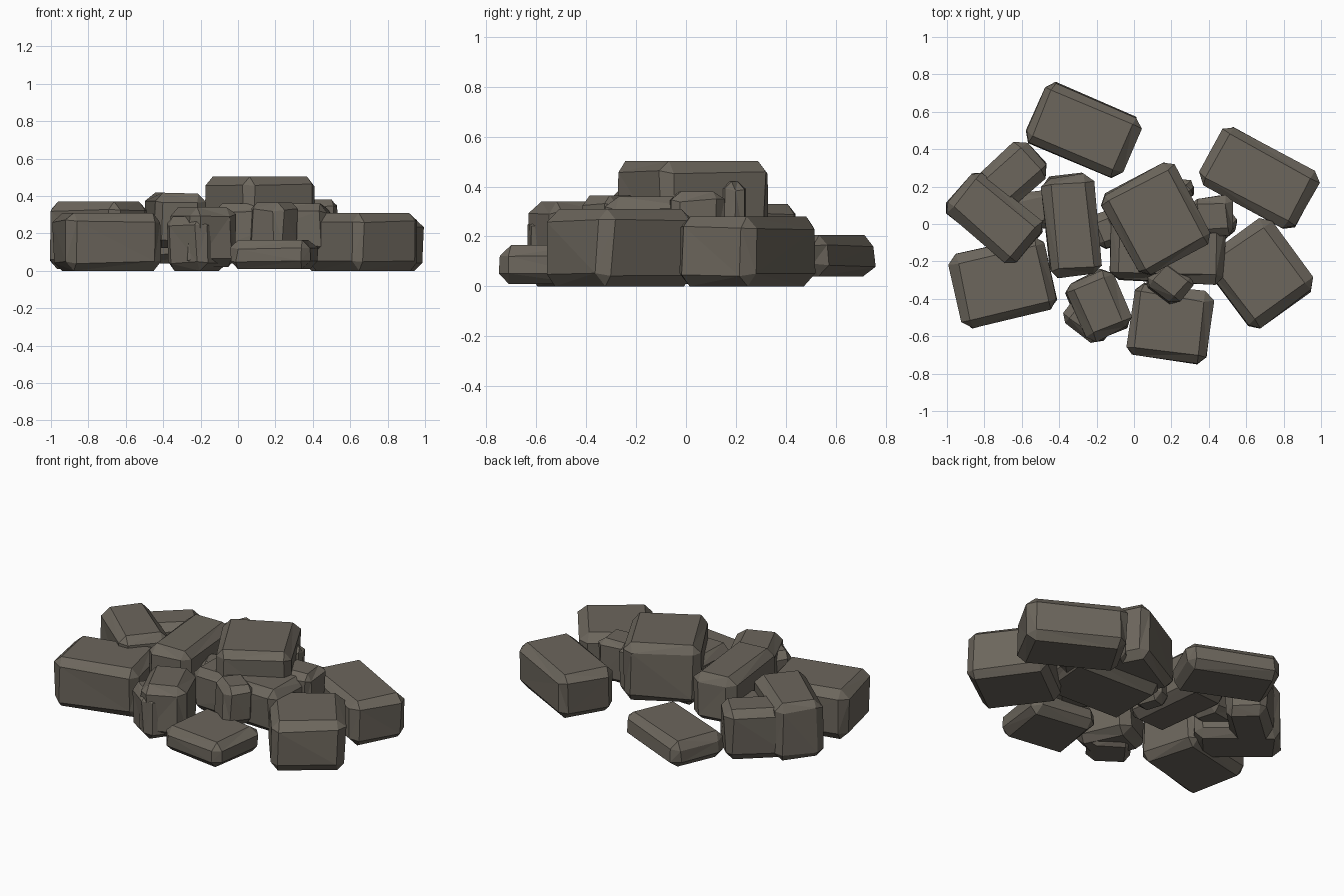
import bpy, bmesh, math, random
from mathutils import Matrix, Vector

if "Cube" in bpy.data.objects:
    bpy.data.objects.remove(bpy.data.objects["Cube"])

random.seed(4)
stone = bpy.data.materials.new("grey_brown_stone")
stone.diffuse_color = (0.15, 0.133, 0.108, 1)
stone.use_nodes = True
stone.node_tree.nodes["Principled BSDF"].inputs["Base Color"].default_value = stone.diffuse_color


def rock(name, x, y, z0, z1, sx, sy, angle, bevel=0.045, jitter=0.008, tilt=0.0):
    """Chamfered, slightly irregular block turned about z."""
    bm = bmesh.new()
    bmesh.ops.create_cube(bm, size=1)
    # uneven chamfers on every edge
    bmesh.ops.bevel(bm, geom=bm.edges[:], offset=0.0001, segments=1,
                    affect='EDGES', profile=0.5)
    size = Vector((sx, sy, z1 - z0))
    for v in bm.verts:
        side = [1 if c > 0 else -1 for c in v.co]
        for i in range(3):
            outer = abs(v.co[i]) > 0.49995
            half = size[i] / 2
            cut = 0 if outer else min(bevel, half * 0.6)
            v.co[i] = side[i] * (half - cut)
            if i < 2 or not outer:
                v.co[i] += random.uniform(-jitter, jitter)
    turn = Matrix.Rotation(math.radians(angle), 4, 'Z') @ Matrix.Rotation(math.radians(tilt), 4, 'Y')
    bm.transform(Matrix.Translation((x, y, (z0 + z1) / 2)) @ turn)
    bmesh.ops.triangulate(bm, faces=bm.faces[:])
    bmesh.ops.recalc_face_normals(bm, faces=bm.faces[:])
    me = bpy.data.meshes.new(name)
    bm.to_mesh(me)
    bm.free()
    me.materials.append(stone)
    ob = bpy.data.objects.new(name, me)
    bpy.context.collection.objects.link(ob)


# outer ring of large blocks: x, y, bottom, top, length, width, turn
rock("left_front_rock", -0.70, -0.31, 0, 0.31, 0.52, 0.40, 13)
rock("left_rock", -0.747, 0.035, 0.01, 0.37, 0.50, 0.29, -40)
rock("left_back_rock", -0.67, 0.24, 0.01, 0.33, 0.40, 0.25, 42)
rock("back_slab", -0.273, 0.503, 0.04, 0.205, 0.56, 0.345, -23)
rock("right_back_rock", 0.667, 0.245, 0, 0.28, 0.58, 0.35, -29)
rock("right_front_rock", 0.67, -0.265, 0, 0.31, 0.43, 0.47, 36)
rock("front_slab", 0.19, -0.535, 0.01, 0.165, 0.43, 0.39, -8)
rock("front_rock", -0.19, -0.435, 0.02, 0.34, 0.27, 0.34, 24)
rock("front_under_rock", -0.22, -0.48, 0, 0.29, 0.26, 0.26, -35)

# heap in the middle
rock("top_rock", 0.12, 0.027, 0.14, 0.503, 0.44, 0.50, 29)
rock("upper_left_rock", -0.335, -0.01, 0.12, 0.415, 0.28, 0.54, 6, tilt=1.5)
rock("middle_rock", 0.185, -0.10, 0.09, 0.36, 0.61, 0.42, -2)
rock("small_front_rock", 0.19, -0.305, 0.12, 0.365, 0.22, 0.19, -38, 0.04)

# rubble between the big blocks
rock("rubble_right", 0.42, 0.04, 0.12, 0.38, 0.22, 0.21, 5, 0.035)
rock("rubble_right_low", 0.46, 0.00, 0.10, 0.27, 0.16, 0.16, 40, 0.04)
rock("rubble_back", 0.26, 0.18, 0.14, 0.42, 0.13, 0.10, 35, 0.03)
rock("rubble_left", -0.54, 0.07, 0.10, 0.27, 0.22, 0.20, 10, 0.04)
rock("rubble_centre", -0.15, -0.03, 0.10, 0.31, 0.15, 0.19, 20, 0.04)
